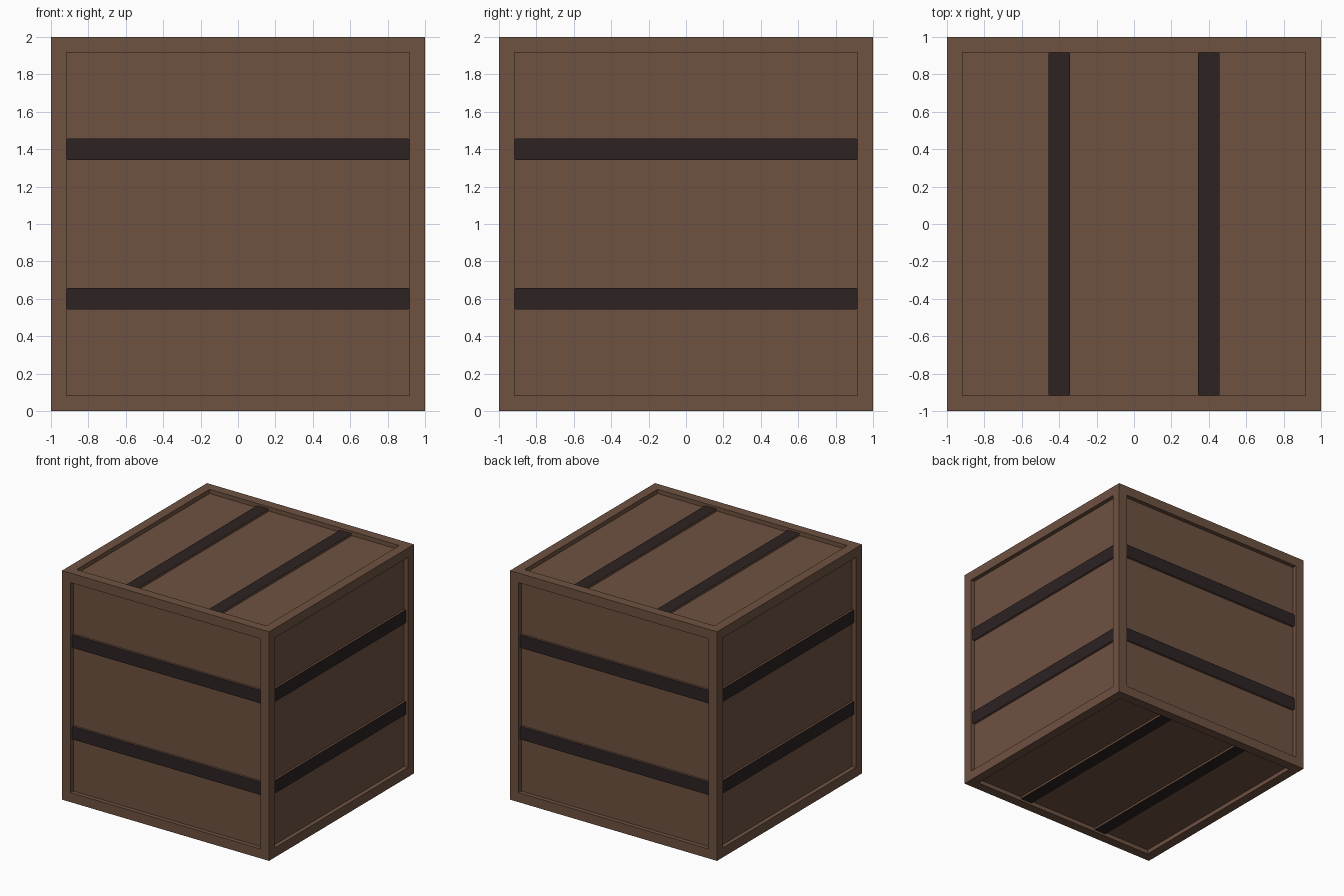
import bpy, bmesh
from mathutils import Vector

if "Cube" in bpy.data.objects:
    bpy.data.objects.remove(bpy.data.objects["Cube"])

BORDER, RECESS, PROUD = 0.083, 0.037, 0.018
HALF = 1 - BORDER


def material(name, rgb):
    m = bpy.data.materials.new(name)
    m.diffuse_color = (*rgb, 1)
    m.use_nodes = True
    m.node_tree.nodes["Principled BSDF"].inputs["Base Color"].default_value = m.diffuse_color
    return m


wood = material("brown wood", (0.156, 0.084, 0.053))
dark = material("dark strap", (0.026, 0.0168, 0.0165))


def add_object(name, bm, mats):
    bm.normal_update()
    me = bpy.data.meshes.new(name)
    bm.to_mesh(me)
    bm.free()
    for m in mats:
        me.materials.append(m)
    ob = bpy.data.objects.new(name, me)
    bpy.context.collection.objects.link(ob)
    return ob


# Crate body: cube with a framed, recessed panel on every side
bm = bmesh.new()
bmesh.ops.create_cube(bm, size=2)
bmesh.ops.translate(bm, verts=bm.verts, vec=(0, 0, 1))
panels = bm.faces[:]
bmesh.ops.inset_individual(bm, faces=panels, thickness=BORDER, use_even_offset=True)
bmesh.ops.inset_individual(bm, faces=panels, thickness=0.0, depth=-RECESS)
add_object("crate_body", bm, [wood])


# Strap: raised bar with clipped corners, dark on its outer face only
def strap(name, normal, along, offset):
    n, a = Vector(normal), Vector(along)
    s = n.cross(a)
    w, c = 0.0575, 0.006
    outline = [(HALF - c, -w), (HALF, -w + c), (HALF, w - c), (HALF - c, w),
               (-HALF + c, w), (-HALF, w - c), (-HALF, -w + c), (-HALF + c, -w)]
    base = Vector((0, 0, 1)) + n * (1 - RECESS)
    bm = bmesh.new()
    low = [bm.verts.new(base + a * u + s * (v + offset)) for u, v in outline]
    high = [bm.verts.new(p.co + n * PROUD) for p in low]
    top = bm.faces.new(high)
    top.material_index = 1
    for i in range(8):
        j = (i + 1) % 8
        bm.faces.new((low[i], low[j], high[j], high[i]))
    bmesh.ops.recalc_face_normals(bm, faces=bm.faces)
    bm.normal_update()
    if top.normal.dot(n) < 0:
        bmesh.ops.reverse_faces(bm, faces=bm.faces)
    add_object(name, bm, [wood, dark])


# Two straps per side: horizontal on the walls, front to back on top and bottom
sides = {
    "front": ((0, -1, 0), (1, 0, 0)),
    "back": ((0, 1, 0), (1, 0, 0)),
    "right": ((1, 0, 0), (0, 1, 0)),
    "left": ((-1, 0, 0), (0, 1, 0)),
    "top": ((0, 0, 1), (0, 1, 0)),
    "bottom": ((0, 0, -1), (0, 1, 0)),
}
for side, (normal, along) in sides.items():
    for k, offset in enumerate((-0.4, 0.4), 1):
        strap(f"{side}_strap_{k}", normal, along, offset)
